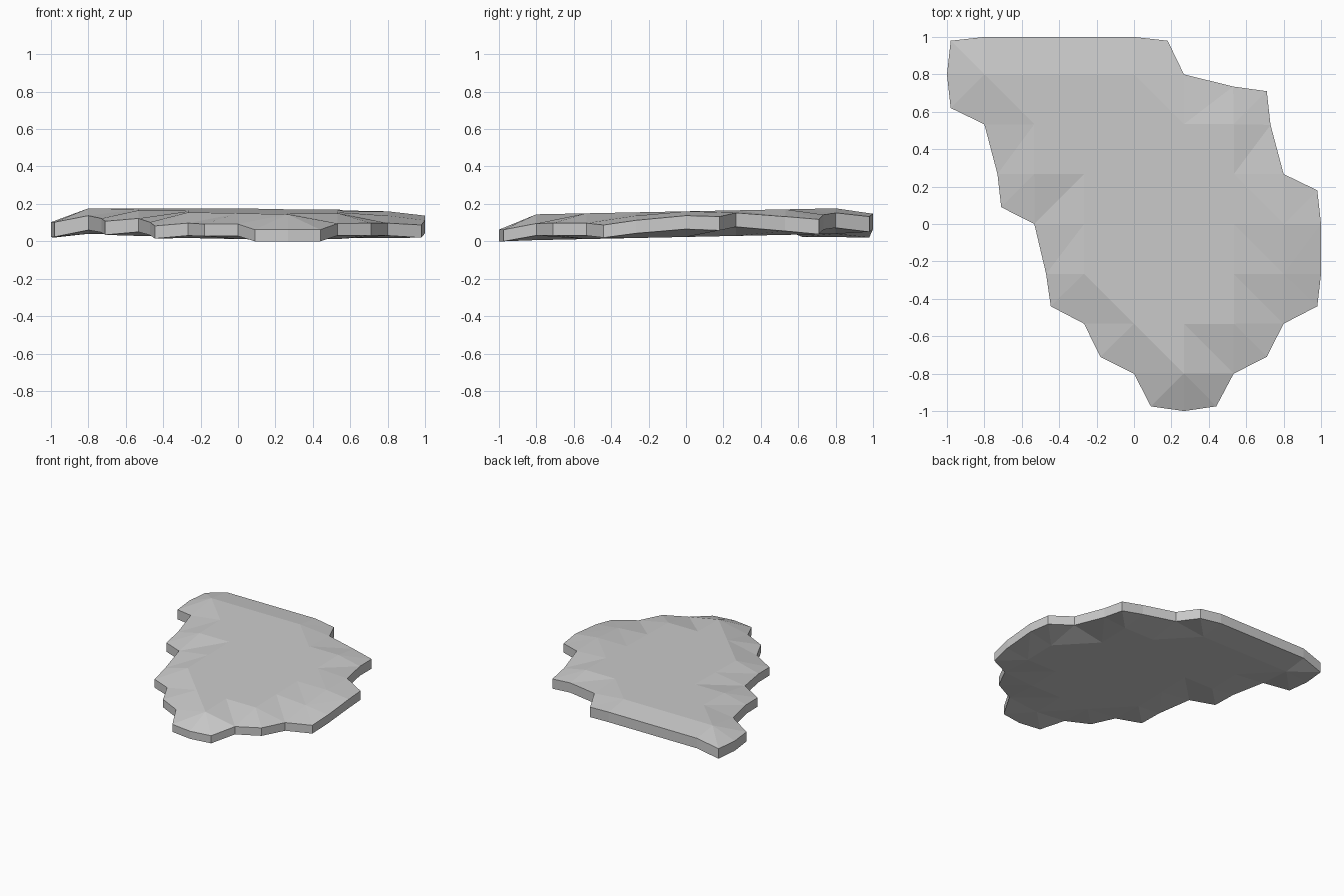
import bpy, bmesh, math
from mathutils import Vector
from mathutils.geometry import delaunay_2d_cdt

if "Cube" in bpy.data.objects:
    bpy.data.objects.remove(bpy.data.objects["Cube"])

STEP = 4 / 15   # spacing of the surface grid

# Stepped outline, clockwise from the back left corner: x, y, height of upper edge
RIM = [
    (-.98, .98, .11), (-.8, 1, .155), (-.53, 1, .155), (-.27, 1, .155), (0, 1, .155),
    (.18, .98, .14), (.267, .8, .16), (.53, .735, .15), (.71, .71, .125), (.73, .53, .14),
    (.8, .267, .16), (.98, .18, .14), (1, 0, .145), (1, -.267, .12), (.98, -.44, .095),
    (.8, -.533, .105), (.71, -.71, .105), (.533, -.8, .103), (.44, -.975, .07),
    (.267, -1, .07), (.09, -.975, .07), (0, -.8, .10), (-.18, -.71, .10),
    (-.267, -.533, .105), (-.445, -.44, .09), (-.47, -.267, .11), (-.533, 0, .13),
    (-.71, .09, .115), (-.73, .267, .13), (-.8, .533, .145), (-.98, .62, .11), (-1, .8, .11)]
RIM.reverse()   # counter-clockwise
N = len(RIM)


def inside(x, y):
    hit = False
    for i in range(N):
        (x1, y1, _), (x2, y2, _) = RIM[i - 1], RIM[i]
        if (y1 > y) != (y2 > y) and x < x1 + (y - y1) * (x2 - x1) / (y2 - y1):
            hit = not hit
    return hit


def top_z(x, y):
    return .168 + .02 * y - (.018 if x > .7 and y < -.1 else 0)


def bottom_z(x, y):
    return .031 + .021 * y


# Grid points inside the outline
grid = [(i * STEP, j * STEP) for i in range(-3, 4) for j in range(-3, 4)]
grid = [(x, y) for x, y in grid if inside(x, y)
        and min(math.hypot(x - a, y - b) for a, b, _ in RIM) > .1]

plan = [Vector((x, y)) for x, y, _ in RIM] + [Vector(p) for p in grid]
edges = [(i, (i + 1) % N) for i in range(N)]
_, _, tris, _, _, _ = delaunay_2d_cdt(plan, edges, [list(range(N))], 1, 1e-5)

# Slab: crowned upper skin, lower skin and vertical rim wall
bm = bmesh.new()
upper = [bm.verts.new(p) for p in RIM] + [bm.verts.new((x, y, top_z(x, y))) for x, y in grid]
lower = [bm.verts.new((x, y, z - .072 - .01 * y)) for x, y, z in RIM]
lower += [bm.verts.new((x, y, bottom_z(x, y))) for x, y in grid]

# delaunay keeps the input order of these distinct points
for t in tris:
    bm.faces.new([upper[i] for i in t])
    bm.faces.new([lower[i] for i in reversed(t)])
for a, b in edges:
    bm.faces.new((upper[a], lower[a], lower[b], upper[b]))

tri_faces = [f for f in bm.faces if len(f.verts) == 3]
bmesh.ops.join_triangles(bm, faces=tri_faces, angle_face_threshold=math.radians(20),
                         angle_shape_threshold=math.radians(50))
bmesh.ops.recalc_face_normals(bm, faces=bm.faces)

# Rest on the ground
low = min(v.co.z for v in bm.verts)
bmesh.ops.translate(bm, verts=bm.verts, vec=(0, 0, -low))

mesh = bpy.data.meshes.new("stone_slab")
bm.to_mesh(mesh)
bm.free()
bpy.context.collection.objects.link(bpy.data.objects.new("stone_slab", mesh))
